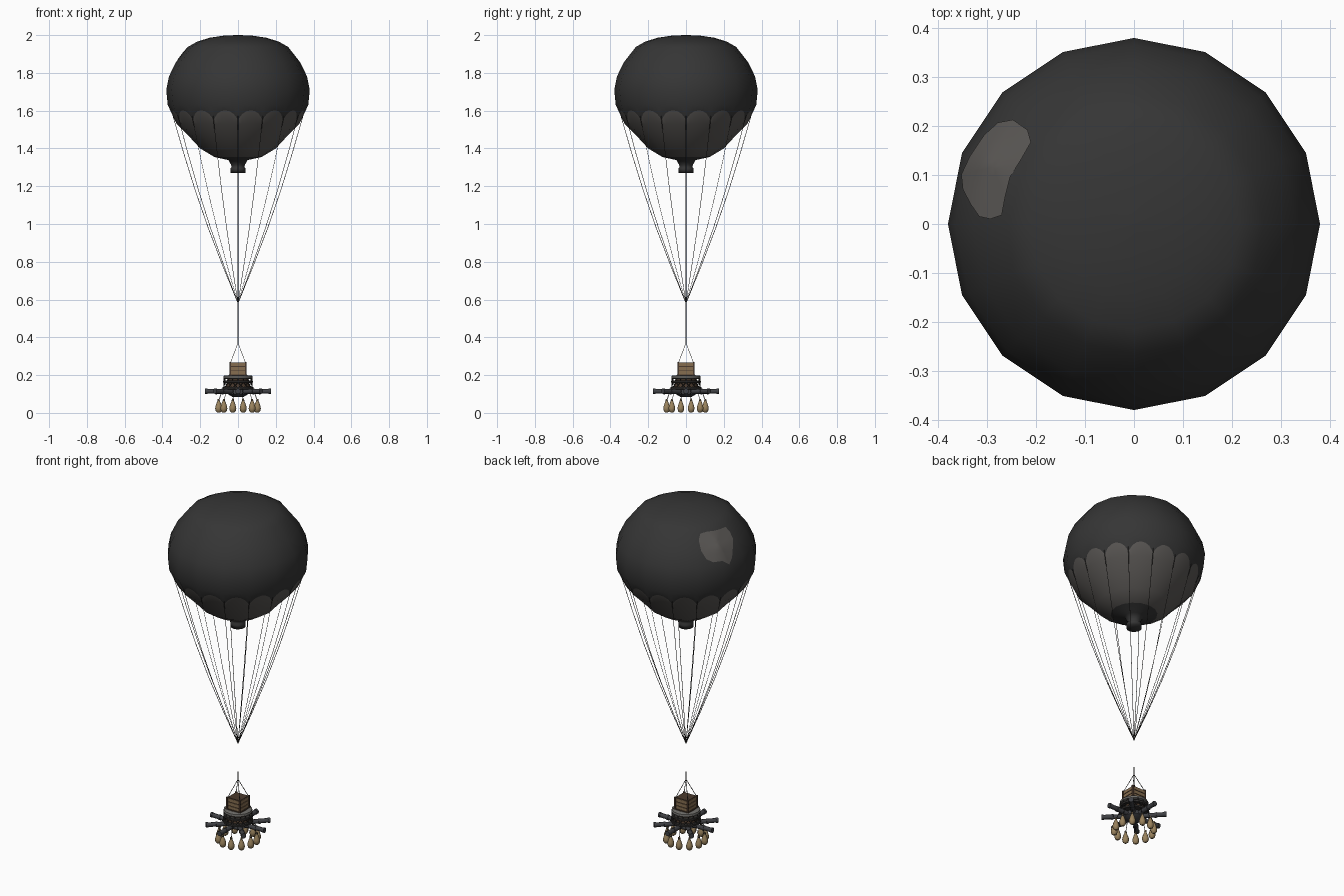
import bpy, bmesh, math
from mathutils import Vector, Matrix

if "Cube" in bpy.data.objects:
    bpy.data.objects.remove(bpy.data.objects["Cube"])

def material(name, r, g, b):
    m = bpy.data.materials.new(name)
    m.diffuse_color = (r, g, b, 1)
    m.use_nodes = True
    m.node_tree.nodes["Principled BSDF"].inputs["Base Color"].default_value = m.diffuse_color
    return m

BLACK = material("balloon black", 0.036, 0.036, 0.036)
PANEL = material("patch grey", 0.105, 0.098, 0.092)
ROPE = material("rope dark", 0.03, 0.028, 0.026)
WOOD = material("crate wood", 0.24, 0.155, 0.08)
DARKWOOD = material("dark wood", 0.07, 0.042, 0.026)
METAL = material("gun metal", 0.05, 0.052, 0.058)
STEEL = material("pale metal", 0.16, 0.155, 0.145)
CANVAS = material("sandbag canvas", 0.32, 0.225, 0.11)

def finish(name, bm, *mats, smooth=True):
    me = bpy.data.meshes.new(name)
    bm.to_mesh(me)
    bm.free()
    for m in mats:
        me.materials.append(m)
    ob = bpy.data.objects.new(name, me)
    bpy.context.collection.objects.link(ob)
    if smooth:
        bpy.context.view_layer.objects.active = ob
        ob.select_set(True)
        bpy.ops.object.shade_smooth_by_angle(angle=math.radians(40))
        ob.select_set(False)
    return ob

def polar(r, a, z):
    return Vector((r * math.cos(a), r * math.sin(a), z))

def rod(bm, p, q, r, n=6, r2=None):
    d = q - p
    mat = Matrix.Translation((p + q) / 2) @ d.to_track_quat('Z', 'Y').to_matrix().to_4x4()
    bmesh.ops.create_cone(bm, cap_ends=True, segments=n, radius1=r,
                          radius2=r if r2 is None else r2, depth=d.length, matrix=mat)

def box(bm, size, loc):
    bmesh.ops.create_cube(bm, size=1, matrix=Matrix.Translation(loc) @ Matrix.Diagonal((*size, 1)))

def lathe(bm, prof, n, centre=Vector()):
    rings = [[bm.verts.new(centre + polar(r, 2 * math.pi * k / n, z)) for k in range(n)] for r, z in prof]
    for a, b in zip(rings, rings[1:]):
        for k in range(n):
            bm.faces.new((a[k], b[k], b[(k + 1) % n], a[(k + 1) % n]))
    bm.faces.new(rings[0])
    bm.faces.new(rings[-1][::-1])

# Balloon: 16 flat-sided gores, with a scalloped paler band on the underside
N, SUB = 16, 6
PROFILE = [(.002, 2.0), (.07, 1.998), (.15, 1.986), (.215, 1.966), (.265, 1.938), (.33, 1.855),
           (.366, 1.78), (.38, 1.71), (.372, 1.63), (.349, 1.58), (.325, 1.53), (.26, 1.465),
           (.2, 1.4), (.125, 1.355), (.05, 1.338), (.036, 1.312), (.035, 1.3), (.041, 1.294),
           (.041, 1.27), (.002, 1.27)]
SCALLOP, BAND_END = 9, 13

def facet(t):
    # radius factor of a 16-sided outline at position t across one gore
    return math.cos(math.pi / N) / math.cos((t - 0.5) * 2 * math.pi / N)

bm = bmesh.new()
rings, normals = [], []
for i, (r, z) in enumerate(PROFILE):
    r0, z0 = PROFILE[max(i - 1, 0)]
    r1, z1 = PROFILE[min(i + 1, len(PROFILE) - 1)]
    ring = []
    for k in range(N * SUB):
        t, a = (k % SUB) / SUB, 2 * math.pi * k / (N * SUB)
        rr, zz = r, z
        if i == SCALLOP:
            zz = 1.552 + 0.05 * math.sin(math.pi * t) ** 0.7
            rr = .325 + (zz - 1.53) * .47
        ring.append(bm.verts.new(polar(rr * facet(t), a, zz)))
        normals.append(polar(z0 - z1, a, r1 - r0).normalized())
    rings.append(ring)
M = N * SUB
for i in range(len(rings) - 1):
    for k in range(M):
        a, b, j = rings[i], rings[i + 1], (k + 1) % M
        f = bm.faces.new((a[k], b[k], b[j], a[j]))
        f.smooth = True
        f.material_index = 1 if SCALLOP <= i < BAND_END else 0
bm.faces.new(rings[0])
bm.faces.new(rings[-1][::-1])
balloon = finish("balloon", bm, BLACK, PANEL, smooth=False)
balloon.data.normals_split_custom_set_from_vertices(normals)

# Repair patch: top-view outline laid on the upper surface
def surface(x, y):
    a = math.atan2(y, x) % (2 * math.pi)
    r = math.hypot(x, y) / facet((a * N / (2 * math.pi)) % 1)
    for (r0, z0), (r1, z1) in zip(PROFILE[:7], PROFILE[1:8]):
        if r <= r1:
            n = polar(z0 - z1, a, r1 - r0).normalized()
            return Vector((x, y, z0 + (z1 - z0) * (r - r0) / (r1 - r0))) + n * 0.004

OUTLINE = [(-.208, .165), (-.215, .19), (-.245, .211), (-.275, .205), (-.303, .18), (-.332, .137),
           (-.349, .1), (-.346, .07), (-.33, .04), (-.313, .015), (-.29, .01), (-.267, .018),
           (-.26, .055), (-.25, .095), (-.228, .13)]
bm = bmesh.new()
C, STEPS = (-.285, .115), 6
mid = bm.verts.new(surface(*C))
prev = None
for s in range(1, STEPS + 1):
    ring = [bm.verts.new(surface(C[0] + (x - C[0]) * s / STEPS, C[1] + (y - C[1]) * s / STEPS)) for x, y in OUTLINE]
    for k in range(len(ring)):
        j = (k + 1) % len(ring)
        bm.faces.new((mid, ring[j], ring[k]) if prev is None else (prev[k], prev[j], ring[j], ring[k]))
    prev = ring
bmesh.ops.recalc_face_normals(bm, faces=bm.faces)
if sum(f.normal.z for f in bm.faces) < 0:
    bmesh.ops.reverse_faces(bm, faces=bm.faces)
finish("repair_patch", bm, PANEL)

# Suspension ropes, gathered at one point, and the central line
bm = bmesh.new()
for k in range(N):
    a = 2 * math.pi * k / N
    pts = [polar(.345 * (1 - t) + .02 * math.sin(math.pi * t), a, 1.575 - .995 * t)
           for t in [s / 5 for s in range(6)]]
    for p, q in zip(pts, pts[1:]):
        rod(bm, p, q, 0.0014, 4)
rod(bm, Vector((0, 0, 1.27)), Vector((0, 0, .4)), 0.0014, 4)
rod(bm, Vector((0, 0, .415)), Vector((0, 0, .365)), 0.003, 5)
for sx in (-1, 1):
    for sy in (-1, 1):
        rod(bm, Vector((0, 0, .37)), Vector((sx * .04, sy * .04, .265)), 0.0016, 4)
finish("ropes", bm, ROPE)

# Crate: planked sides with dark gaps, dark lid and corner posts
bm = bmesh.new()
for z in (.212, .234, .256):
    box(bm, (.086, .086, .017), (0, 0, z))
finish("crate_planks", bm, WOOD, smooth=False)
bm = bmesh.new()
box(bm, (.08, .08, .067), (0, 0, .2345))
box(bm, (.094, .094, .008), (0, 0, .2))
for sx in (-1, 1):
    for sy in (-1, 1):
        box(bm, (.01, .01, .07), (sx * .041, sy * .041, .235))
finish("crate_frame", bm, DARKWOOD, smooth=False)

# Drum below the crate, with hoops and a zigzag lattice
bm = bmesh.new()
lathe(bm, [(.05, .2), (.06, .165), (.066, .135), (.04, .125)], 16)
finish("drum", bm, DARKWOOD)
bm = bmesh.new()
lathe(bm, [(.066, .199), (.076, .196), (.078, .184), (.066, .18)], 16)
finish("upper_hoop", bm, STEEL)
bm = bmesh.new()
lathe(bm, [(.066, .172), (.079, .17), (.079, .16), (.066, .158)], 16)
lathe(bm, [(.07, .138), (.082, .136), (.082, .126), (.07, .124)], 16)
for k in range(16):
    a, b = 2 * math.pi * k / 16, 2 * math.pi * (k + 1) / 16
    rod(bm, polar(.074, a, .162), polar(.078, b, .13), .0025, 4)
    rod(bm, polar(.074, b, .162), polar(.078, a, .13), .0025, 4)
    rod(bm, polar(.073, a, .19), polar(.075, a, .165), .0025, 4)
finish("lattice", bm, ROPE)

# Eight radial tubes around a hub
bm = bmesh.new()
lathe(bm, [(.05, .125), (.055, .1), (.03, .085)], 12)
for k in range(8):
    a = math.pi * k / 4
    rod(bm, polar(.04, a, .112), polar(.172, a, .115), .0125, 10)
    rod(bm, polar(.11, a, .1135), polar(.12, a, .1135), .015, 10)
    rod(bm, polar(.162, a, .115), polar(.174, a, .115), .0145, 10)
finish("radial_tubes", bm, METAL)

# Ring of hanging sandbags
BAGS = 12
bags, strings = bmesh.new(), bmesh.new()
for k in range(BAGS):
    a = 2 * math.pi * (k + .5) / BAGS
    lathe(bags, [(.006, .074), (.0045, .067), (.011, .052), (.017, .033), (.0185, .022), (.015, .009),
                 (.006, .001)], 10, polar(.106, a, 0))
    rod(strings, polar(.106, a, .066), polar(.08, a, .13), .0018, 4)
    rod(strings, polar(.106, a, .065), polar(.106, a, .069), .0062, 8)
finish("sandbags", bags, CANVAS)
finish("bag_strings", strings, ROPE)
for ob in bpy.data.objects:
    b = bmesh.new()
    b.from_mesh(ob.data)
    if ob.name in ("drum", "upper_hoop", "lattice", "radial_tubes", "sandbags"):
        bmesh.ops.recalc_face_normals(b, faces=b.faces)
        b.to_mesh(ob.data)
    b.free()
